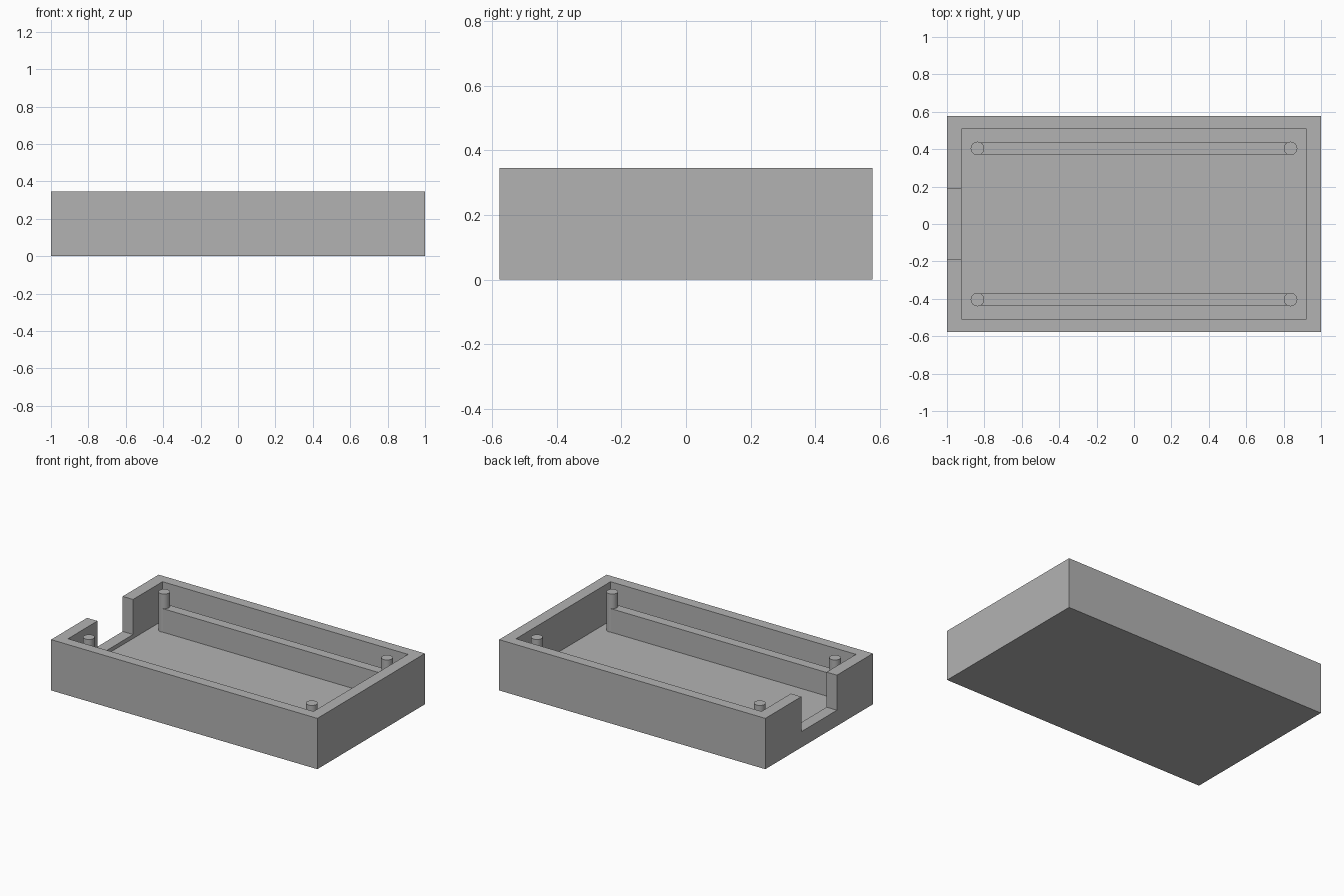
import bpy

if "Cube" in bpy.data.objects:
    bpy.data.objects.remove(bpy.data.objects["Cube"], do_unlink=True)

# Overall sizes
HALF_X, HALF_Y, HEIGHT = 1.0, 0.577, 0.345
INNER_X, INNER_Y, FLOOR = 0.922, 0.507, 0.08
NOTCH_HALF, NOTCH_Z = 0.191, 0.107
POST_X, POST_Y, POST_R, POST_TOP = 0.837, 0.404, 0.036, 0.34
RAIL_HALF, RAIL_TOP = 0.033, 0.24
SINK = 0.02

grey = bpy.data.materials.new("plain grey")
grey.use_nodes = True
COLOUR = (0.45, 0.45, 0.45, 1.0)
grey.diffuse_color = COLOUR
grey.node_tree.nodes["Principled BSDF"].inputs["Base Color"].default_value = COLOUR


def box(name, low, high):
    """Axis-aligned box between two corners."""
    centre = [(a + b) / 2 for a, b in zip(low, high)]
    bpy.ops.mesh.primitive_cube_add(size=1, location=centre)
    obj = bpy.context.object
    obj.name = name
    obj.scale = [b - a for a, b in zip(low, high)]
    bpy.ops.object.transform_apply(location=False, rotation=False, scale=True)
    obj.data.materials.append(grey)
    return obj


def cut(target, cutter):
    """Subtract the cutter from the target, then discard it."""
    cutter.hide_render = True
    mod = target.modifiers.new("cut", 'BOOLEAN')
    mod.operation = 'DIFFERENCE'
    mod.solver = 'EXACT'
    mod.object = cutter
    bpy.context.view_layer.objects.active = target
    bpy.ops.object.modifier_apply(modifier=mod.name)
    bpy.data.objects.remove(cutter, do_unlink=True)


# Open tray with a hollow interior and a notch through the right wall
tray = box("tray", (-HALF_X, -HALF_Y, 0), (HALF_X, HALF_Y, HEIGHT))
cut(tray, box("cavity_cutter", (-INNER_X, -INNER_Y, FLOOR), (INNER_X, INNER_Y, 1)))
cut(tray, box("notch_cutter", (-HALF_X - 0.1, -NOTCH_HALF, NOTCH_Z), (-0.8, NOTCH_HALF, 1)))

for y_side, y_name in ((-1, "front"), (1, "back")):
    # Support rail running between the posts
    y = y_side * POST_Y
    box(y_name + "_rail", (-POST_X, y - RAIL_HALF, FLOOR - SINK),
        (POST_X, y + RAIL_HALF, RAIL_TOP))
    # Locating posts at the rail ends
    for x_side, x_name in ((-1, "right"), (1, "left")):
        bottom = FLOOR - SINK
        bpy.ops.mesh.primitive_cylinder_add(
            vertices=32, radius=POST_R, depth=POST_TOP - bottom,
            location=(x_side * POST_X, y, (POST_TOP + bottom) / 2))
        post = bpy.context.object
        post.name = f"{y_name}_{x_name}_post"
        post.data.materials.append(grey)
        bpy.ops.object.shade_smooth_by_angle()
